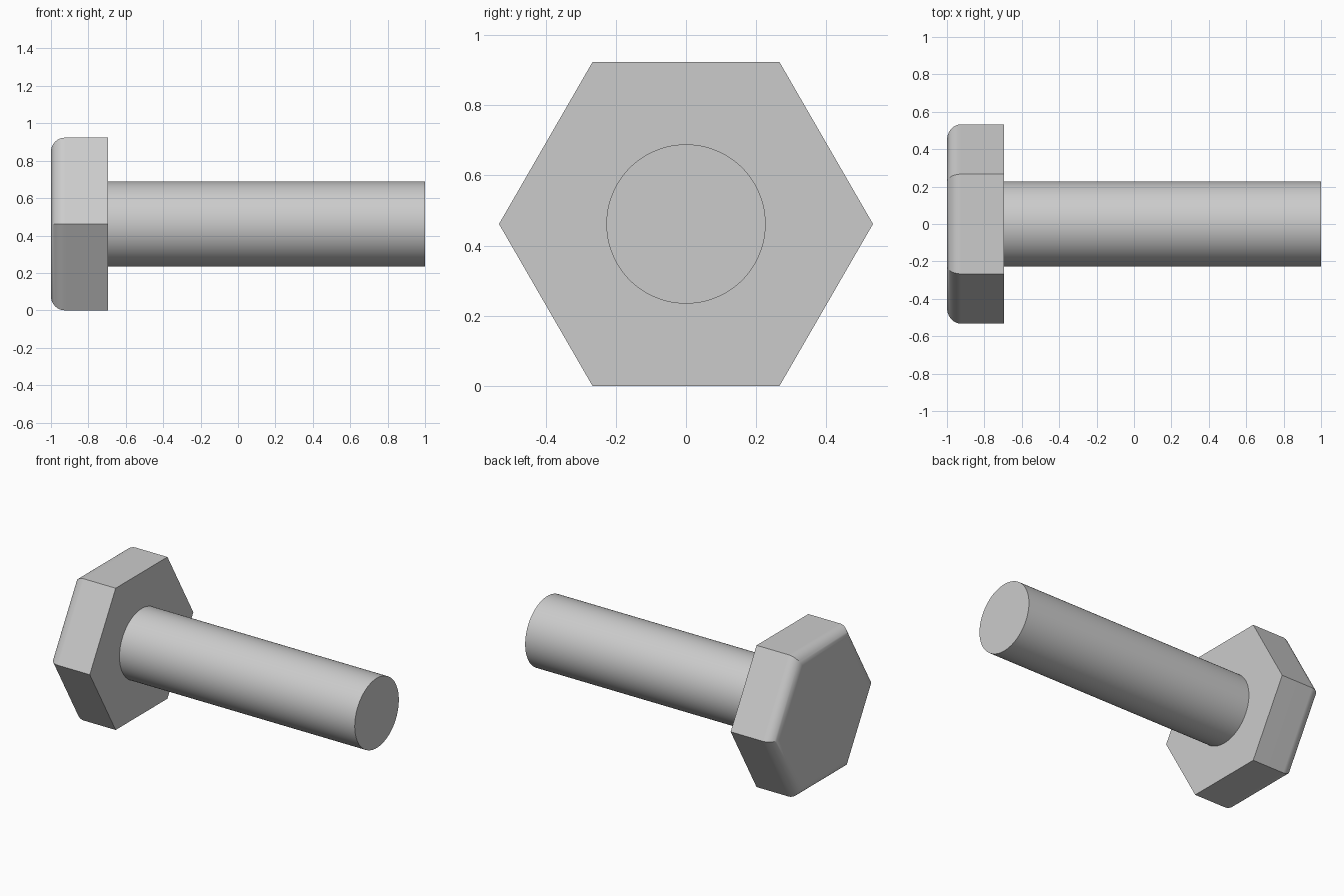
import bpy
import bmesh
from math import sin, cos, pi, radians

cube = bpy.data.objects.get("Cube")
if cube:
    bpy.data.objects.remove(cube, do_unlink=True)

AXIS_Z = 0.4615       # height of the bolt axis
HEAD_X = -0.695       # underside of the head
FLAT = 0.4615         # axis to a flat of the hexagon
FILLET = 0.075
SHAFT_R = 0.227

steel = bpy.data.materials.new("light grey steel")
steel.use_nodes = True
colour = (0.6, 0.6, 0.6, 1)
steel.diffuse_color = colour
steel.node_tree.nodes["Principled BSDF"].inputs["Base Color"].default_value = colour


def lathe(name, profile, sides):
    """Loft rings of the given (x, radius) profile along x and cap both ends."""
    bm = bmesh.new()
    rings = []
    for x, r in profile:
        angles = [2 * pi * i / sides for i in range(sides)]
        rings.append([bm.verts.new((x, r * cos(a), AXIS_Z + r * sin(a))) for a in angles])
    for a, b in zip(rings, rings[1:]):
        for i in range(sides):
            j = (i + 1) % sides
            bm.faces.new((a[i], a[j], b[j], b[i]))
    bm.faces.new(rings[0])
    bm.faces.new(rings[-1])
    bmesh.ops.recalc_face_normals(bm, faces=bm.faces)
    mesh = bpy.data.meshes.new(name)
    bm.to_mesh(mesh)
    bm.free()
    mesh.materials.append(steel)
    obj = bpy.data.objects.new(name, mesh)
    bpy.context.collection.objects.link(obj)
    bpy.ops.object.select_all(action='DESELECT')
    obj.select_set(True)
    bpy.context.view_layer.objects.active = obj
    bpy.ops.object.shade_smooth_by_angle(angle=radians(30))
    # Keep the large flat faces flat beside the rounding
    weighted = obj.modifiers.new("weighted normals", 'WEIGHTED_NORMAL')
    weighted.keep_sharp = True
    return obj


# Hexagonal head with a rounded outer rim, mitred at the corners
STEPS = 10
to_corner = 1 / cos(pi / 6)
rim = []
for k in range(STEPS + 1):
    t = pi / 2 * k / STEPS
    rim.append((-1 + FILLET * (1 - cos(t)), to_corner * (FLAT - FILLET * (1 - sin(t)))))
rim.append((HEAD_X, to_corner * FLAT))
lathe("hex_head", rim, 6)

# Plain round shaft
lathe("shaft", [(HEAD_X, SHAFT_R), (1, SHAFT_R)], 96)
